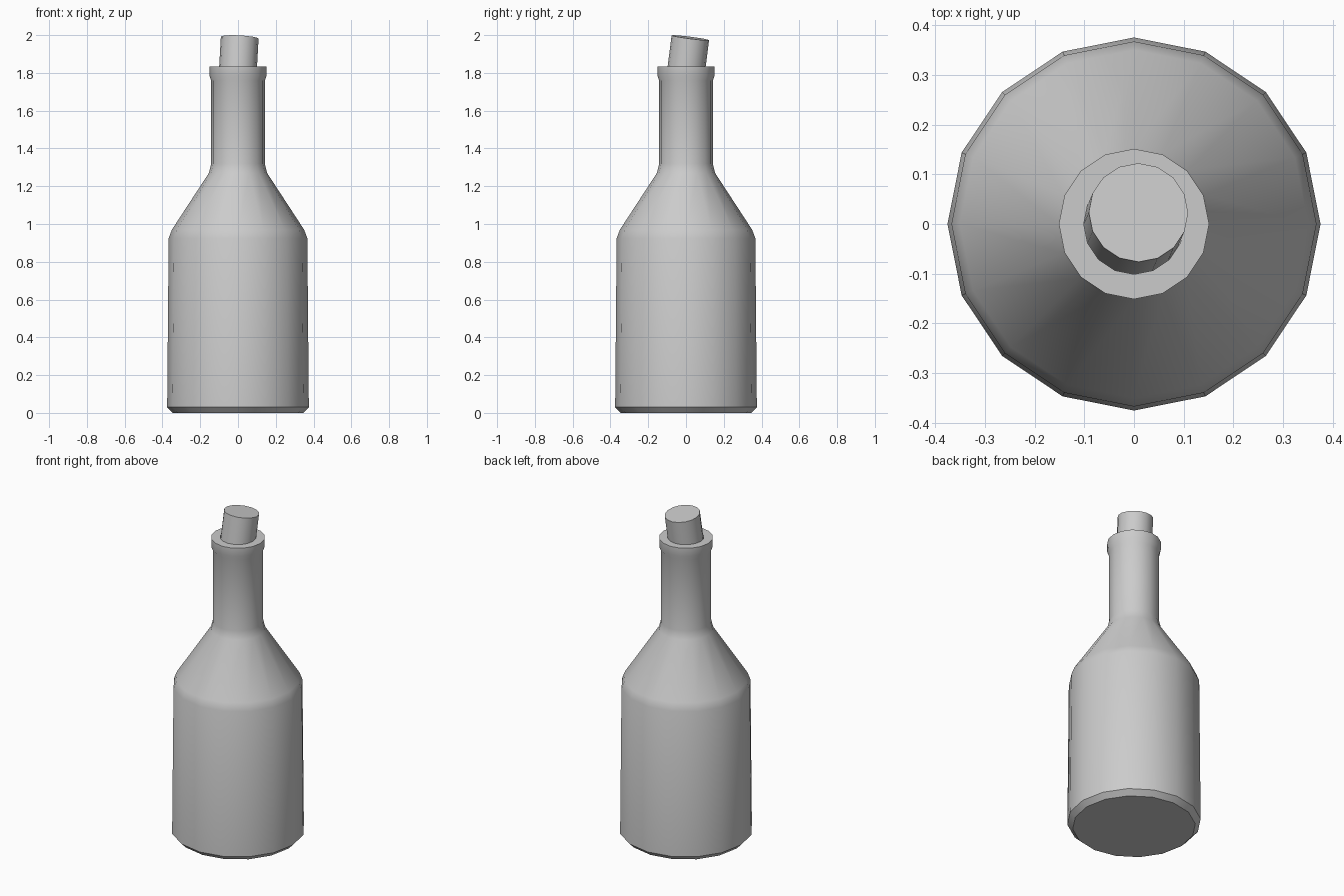
import bpy, bmesh, math
from mathutils import Vector

if "Cube" in bpy.data.objects:
    bpy.data.objects.remove(bpy.data.objects["Cube"])

SIDES = 16


def lathe(name, profile):
    """Revolve an (r, z) profile around the z axis."""
    bm = bmesh.new()
    verts = [bm.verts.new((r, 0, z)) for r, z in profile]
    edges = [bm.edges.new(pair) for pair in zip(verts, verts[1:])]
    bmesh.ops.spin(bm, geom=verts + edges, cent=(0, 0, 0), axis=(0, 0, 1),
                   angle=math.tau, steps=SIDES)
    bmesh.ops.remove_doubles(bm, verts=bm.verts, dist=1e-4)
    bmesh.ops.recalc_face_normals(bm, faces=bm.faces)
    mesh = bpy.data.meshes.new(name)
    bm.to_mesh(mesh)
    bm.free()
    obj = bpy.data.objects.new(name, mesh)
    bpy.context.collection.objects.link(obj)
    bpy.ops.object.select_all(action='DESELECT')
    obj.select_set(True)
    bpy.context.view_layer.objects.active = obj
    bpy.ops.object.shade_smooth_by_angle(angle=math.radians(35))
    return obj


# Bottle: chamfered base, tapered body, sloped shoulder, neck, lip, shallow bore
lathe("bottle", [
    (0, 0), (0.345, 0), (0.375, 0.03),
    (0.367, 0.925), (0.35, 0.97),
    (0.154, 1.27), (0.142, 1.32),
    (0.142, 1.76), (0.151, 1.785), (0.151, 1.835),
    (0.101, 1.835), (0.101, 1.74), (0, 1.74),
])

# Cork: plain cylinder leaning back and slightly right out of the neck
length = 0.235
cork = lathe("cork", [(0, -length), (0.1, -length), (0.1, 0), (0, 0)])
lean = Vector((0.055, 0.128, 1)).normalized()
cork.rotation_mode = 'QUATERNION'
cork.rotation_quaternion = Vector((0, 0, 1)).rotation_difference(lean)
cork.location = (0.009, 0.023, 1.986)
